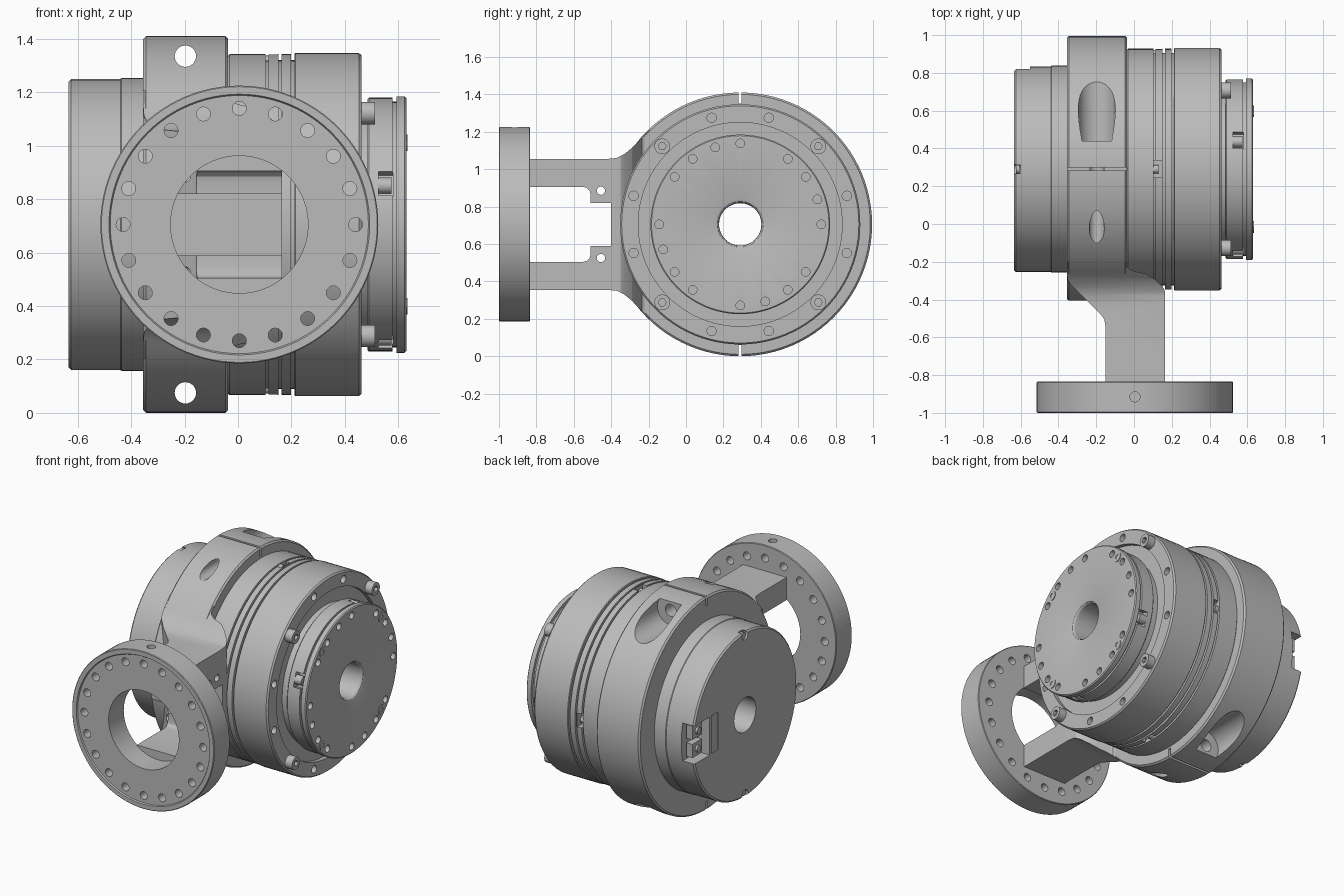
import bpy, bmesh, math
from math import cos, sin, pi, radians

cube = bpy.data.objects.get("Cube")
if cube:
    bpy.data.objects.remove(cube, do_unlink=True)

CY, CZ = 0.29, 0.705          # axis of the drive unit
FX = 0.005                    # flange centre

steel = bpy.data.materials.new("machined grey")
steel.use_nodes = True
steel.diffuse_color = (0.5, 0.5, 0.5, 1)
steel.node_tree.nodes["Principled BSDF"].inputs["Base Color"].default_value = (0.5, 0.5, 0.5, 1)


def place(axis, u, v, t):
    return {"x": (t, u, v), "y": (u, t, v), "z": (u, v, t)}[axis]


def finish(name, bm):
    bmesh.ops.recalc_face_normals(bm, faces=bm.faces)
    me = bpy.data.meshes.new(name)
    bm.to_mesh(me)
    bm.free()
    me.materials.append(steel)
    ob = bpy.data.objects.new(name, me)
    bpy.context.collection.objects.link(ob)
    return ob


def prisms(name, parts):
    """Each part is (axis, outline, start, end)."""
    bm = bmesh.new()
    for axis, pts, a, b in parts:
        lo = [bm.verts.new(place(axis, u, v, a)) for u, v in pts]
        hi = [bm.verts.new(place(axis, u, v, b)) for u, v in pts]
        bm.faces.new(lo)
        bm.faces.new(hi)
        for i in range(len(pts)):
            j = (i + 1) % len(pts)
            bm.faces.new((lo[i], lo[j], hi[j], hi[i]))
    return finish(name, bm)


def lathe(name, axis, cu, cv, profile, n=96):
    """Closed (radius, along) profile turned around an axis."""
    bm = bmesh.new()
    rings = [[bm.verts.new(place(axis, cu + r * cos(2 * pi * k / n), cv + r * sin(2 * pi * k / n), t))
              for k in range(n)] for r, t in profile]
    for i, ring in enumerate(rings):
        nxt = rings[(i + 1) % len(rings)]
        for k in range(n):
            m = (k + 1) % n
            bm.faces.new((ring[k], ring[m], nxt[m], nxt[k]))
    return finish(name, bm)


def circle(u, v, r, n=20):
    return [(u + r * cos(2 * pi * k / n), v + r * sin(2 * pi * k / n)) for k in range(n)]


def rect(u0, v0, u1, v1):
    return [(u0, v0), (u1, v0), (u1, v1), (u0, v1)]


def polar(r, deg, cu=CY, cv=CZ):
    return cu + r * cos(radians(deg)), cv + r * sin(radians(deg))


def pocket(deg, r0, r1, half):
    """Rectangle in the yz plane facing outward at an angle."""
    c, s = cos(radians(deg)), sin(radians(deg))
    return [(CY + r * c - t * s, CZ + r * s + t * c)
            for r, t in ((r0, -half), (r1, -half), (r1, half), (r0, half))]


def combine(ob, tool, op="DIFFERENCE"):
    mod = ob.modifiers.new("cut", "BOOLEAN")
    mod.operation, mod.solver, mod.object = op, "EXACT", tool
    bpy.context.view_layer.objects.active = ob
    bpy.ops.object.modifier_apply(modifier=mod.name)
    bpy.data.objects.remove(tool, do_unlink=True)


def mirror_z(pts):
    return pts + [(y, 2 * CZ - z) for y, z in reversed(pts)]


quarter = [0, 90, 180, 270]

# Clamp bracket: offset fork arm blended into a ring
bracket = prisms("clamp_bracket", [("x", mirror_z(
    [(-.84, 1.055), (-.42, 1.055), (-.37, 1.06), (-.33, 1.08), (-.29, 1.113), (-.2, 1.207), (.1, 1.207)]), -.5, .4)])
combine(bracket, prisms("plan", [("z", [
    (-.152, -.9), (-.152, -.535), (-.157, -.505), (-.175, -.48), (-.34, -.315), (-.352, -.29), (-.355, -.26),
    (-.355, .2), (-.04, .2), (-.04, -.215), (-.03, -.235), (0, -.25), (.06, -.262), (.105, -.288),
    (.15, -.33), (.162, -.35), (.165, -.38), (.165, -.9)], 0, 1.5)]), "INTERSECT")
ring = lathe("ring", "x", CY, CZ, [(.5, -.355), (.695, -.355), (.705, -.345), (.705, -.047), (.695, -.037), (.5, -.037)])
combine(bracket, ring, "UNION")
combine(bracket, prisms("bore", [("x", circle(CY, CZ, .53, 96), -.6, .4)]))
combine(bracket, prisms("fork_slot", [("x", mirror_z(
    [(-.9, .905), (-.55, .905), (-.53, .9), (-.515, .885), (-.51, .865), (-.51, .82), (-.4, .82)]), -.5, .5)]))
combine(bracket, prisms("counterbores", [("y", circle(-.197, CZ + s * .63, .098, 40), .44, 1.2) for s in (1, -1)]))
combine(bracket, prisms("clamp_holes", [("y", circle(-.197, CZ + s * .63, .04, 28), -.4, 1.2) for s in (1, -1)]))
combine(bracket, prisms("clamp_slits", [
    ("z", rect(-.5, CY - .008, .1, CY + .008), CZ + a, CZ + b) for a, b in ((.645, .8), (-.8, -.645))]))
combine(bracket, prisms("arm_holes", [("x", circle(-.455, CZ + s * .18, .022), -.5, .5) for s in (1, -1)]))

# Mounting flange with bolt circle
flange = lathe("mounting_flange", "y", FX, CZ, [
    (.257, -.992), (.483, -.992), (.488, -1), (.516, -1), (.52, -.996), (.52, -.838), (.516, -.834), (.257, -.834)])
combine(flange, prisms("flange_holes", [
    ("y", circle(*polar(.435, k * 18, FX, CZ), .026), -1.1, -.7) for k in range(20)]))
combine(flange, prisms("pin_hole", [("z", circle(FX, -.915, .027), 1.185, 1.4)]))

# Rear housing with an open connector bay
rear = lathe("rear_housing", "x", CY, CZ, [
    (.113, -.635), (.535, -.635), (.545, -.625), (.545, -.44), (.548, -.436), (.548, -.2), (.113, -.2)])
combine(rear, prisms("bay", [("x", rect(.66, CZ - .125, 1, CZ + .125), -.8, -.55)]))
combine(rear, prisms("panel_and_notches", [("x", rect(.57, CZ - .125, .64, CZ + .125), -.8, -.628)] +
                     [("x", circle(CY, CZ + s * .525, .03), -.8, -.6) for s in (1, -1)]))
prisms("connector_blocks", [("x", rect(.69, CZ + z - .045, .79, CZ + z + .045), -.555, -.6) for z in (-.06, .06)]
       + [("x", circle(.74, CZ + z, .022), -.595, -.615) for z in (-.06, .06)])
prisms("housing_screws", [("x", circle(CY, CZ + s * .518, .022), -.605, -.625) for s in (1, -1)])

# Main gear housing with turned grooves and a recessed front step
profile = [(.113, -.21), (.545, -.21), (.545, -.05), (.63, -.04), (.638, -.032)]
for x in (.109, .157, .205):
    profile += [(.638, x - .006), (.615, x - .006), (.615, x + .006), (.638, x + .006)]
profile += [(.642, .215), (.642, .452), (.634, .462), (.545, .462), (.545, .435), (.4, .435), (.113, .435)]
housing = lathe("gear_housing", "x", CY, CZ, profile)
combine(housing, prisms("face_holes", [
    ("x", circle(*polar(.59, 15 + 30 * k), .025), .4, .6) for k in range(12) if k % 3 != 1]))
combine(housing, prisms("side_pockets", [("x", pocket(a, .59, .7, .045), .104, .147) for a in quarter]))
prisms("pocket_screws", [("x", circle(*polar(.61, a), .022), .1, .13) for a in quarter])

# Output disc with hole pattern and rounded bore
disc = lathe("output_disc", "x", CY, CZ, [
    (.113, .42), (.45, .42), (.45, .485), (.47, .485), (.475, .49), (.475, .578), (.46, .578), (.46, .594),
    (.48, .594), (.48, .624), (.474, .63), (.135, .63), (.122, .625), (.115, .615), (.113, .6)])
combine(disc, prisms("disc_holes", [
    ("x", circle(*polar(.433, a + b), .023), .6, .7) for a in quarter for b in (0, 18, 36, 54)]))
combine(disc, prisms("edge_pockets", [("x", pocket(71 + a, .425, .6, .047), .525, .58) for a in quarter]))
prisms("edge_screws", [("x", circle(*polar(.447, 71 + a), .03), .52, .575) for a in quarter])


# Socket head screws
def socket_screws(name, radius, r, x0, x1):
    heads = prisms(name, [("x", circle(*polar(radius, 45 + a), r, 28), x0, x1) for a in quarter])
    combine(heads, prisms("sockets", [
        ("x", circle(*polar(radius, 45 + a), r * .5, 6), x1 - .02, x1 + .1) for a in quarter]))


socket_screws("housing_bolts", .59, .042, .44, .513)
socket_screws("disc_bolts", .433, .031, .6, .634)

# Smooth turned surfaces, keep machined edges crisp
bpy.ops.object.select_all(action="DESELECT")
for ob in bpy.context.collection.objects:
    if ob.type == "MESH" and steel.name in ob.data.materials:
        ob.select_set(True)
        bpy.context.view_layer.objects.active = ob
bpy.ops.object.shade_smooth_by_angle(angle=radians(25))
